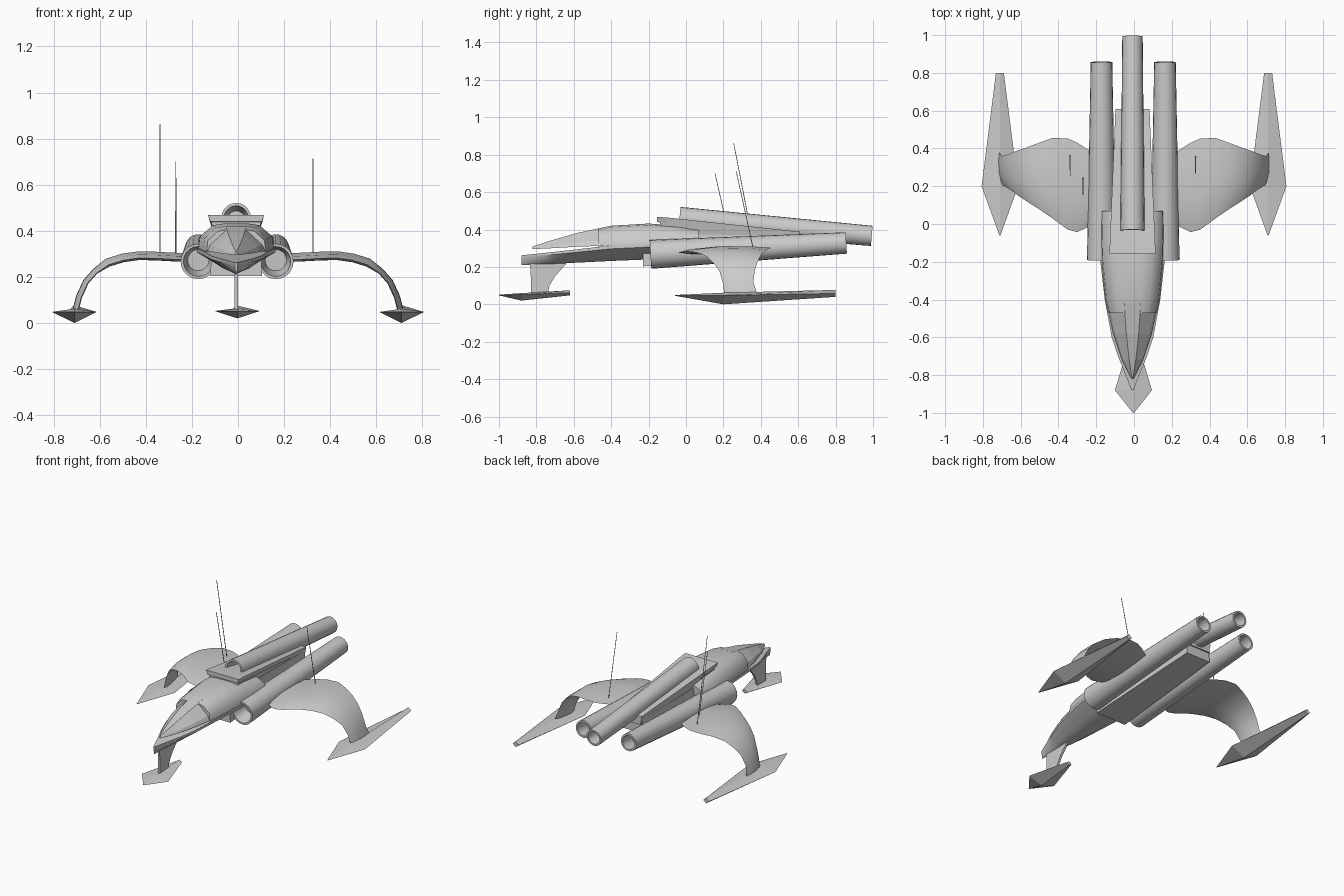
import bpy, bmesh, math
from mathutils import Vector

if "Cube" in bpy.data.objects:
    bpy.data.objects.remove(bpy.data.objects["Cube"], do_unlink=True)

grey = bpy.data.materials.new("light_grey")
grey.use_nodes = True
grey.diffuse_color = (0.6, 0.6, 0.6, 1)
grey.node_tree.nodes["Principled BSDF"].inputs["Base Color"].default_value = (0.6, 0.6, 0.6, 1)

MID = -0.008  # fuselage centre line


def loft(name, rings, angle=30):
    """Skin a row of equal-sized point rings and cap both ends."""
    bm = bmesh.new()
    rows = [[bm.verts.new(p) for p in ring] for ring in rings]
    n = len(rows[0])
    for a, b in zip(rows, rows[1:]):
        for i in range(n):
            j = (i + 1) % n
            bm.faces.new((a[i], a[j], b[j], b[i]))
    bm.faces.new(rows[0][::-1])
    bm.faces.new(rows[-1])
    bmesh.ops.recalc_face_normals(bm, faces=bm.faces)
    mesh = bpy.data.meshes.new(name)
    bm.to_mesh(mesh)
    bm.free()
    mesh.materials.append(grey)
    obj = bpy.data.objects.new(name, mesh)
    bpy.context.collection.objects.link(obj)
    if angle:
        bpy.ops.object.select_all(action="DESELECT")
        obj.select_set(True)
        bpy.context.view_layer.objects.active = obj
        bpy.ops.object.shade_smooth_by_angle(angle=math.radians(angle))
    return obj


def tube(name, start, end, r0, r1, wall=0.0, depth=0.1, sides=20):
    """Round tapered tube; a wall thickness hollows out both ends."""
    start, end = Vector(start), Vector(end)
    d = (end - start).normalized()
    side = Vector((1, 0, 0))
    up = side.cross(d)

    def ring(c, r):
        turn = [math.tau * i / sides for i in range(sides)]
        return [c + side * r * math.cos(t) + up * r * math.sin(t) for t in turn]

    rings = [ring(start, r0), ring(end, r1)]
    if wall:
        rings = [ring(start + d * depth, r0 * 0.6), ring(start, r0 - wall)] + rings
        rings += [ring(end, r1 - wall), ring(end - d * depth, r1 - wall)]
    return loft(name, rings, 35)


def beam(name, x, stations):
    """Box-section beam; stations are (y, half width bottom, half width top, z0, z1)."""
    return loft(name, [[(x - b, y, lo), (x + b, y, lo), (x + t, y, hi), (x - t, y, hi)]
                       for y, b, t, lo, hi in stations], 0)


def ski(name, x, stations):
    """Diamond-section ski; stations are (y, half width, bottom, edge, top)."""
    return loft(name, [[(x - w, y, e), (x, y, lo), (x + w, y, e), (x, y, hi)]
                       for y, w, lo, e, hi in stations], 0)


# Upper fuselage: rear shell, then faceted canopy beak (y, half width, rim, top)
def shell_ring(y, w, rim, top):
    shape = [(1, 0), (0.96, 0.5), (0.62, 0.93), (0.3, 1)]
    half = [(w * a, rim + (top - rim) * b) for a, b in shape]
    pts = half + [(-a, z) for a, z in reversed(half)]
    return [(MID + a, y, z) for a, z in pts]


def beak_ring(y, w, rim, top):
    pts = [(w, rim), (w * 0.9, rim + (top - rim) * 0.3), (w * 0.32, top),
           (-w * 0.32, top), (-w * 0.9, rim + (top - rim) * 0.3), (-w, rim)]
    return [(MID + a, y, z) for a, z in pts]


loft("upper_fuselage", [shell_ring(*s) for s in (
    (-0.47, 0.128, 0.31, 0.405), (-0.4, 0.143, 0.315, 0.42), (-0.2, 0.163, 0.32, 0.432),
    (-0.05, 0.168, 0.325, 0.42), (0.07, 0.165, 0.33, 0.40))], 50)
loft("canopy_beak", [beak_ring(*s) for s in (
    (-0.82, 0.006, 0.295, 0.31), (-0.72, 0.055, 0.3, 0.342),
    (-0.58, 0.102, 0.308, 0.382), (-0.42, 0.136, 0.314, 0.416))], 0)

# Lower hull (y, half width, bottom, rim)
def hull_ring(y, w, low, rim):
    half = [(w, rim), (w, rim - 0.22 * (rim - low)), (w * 0.5, low + 0.2 * (rim - low)), (w * 0.12, low)]
    return [(MID + a, y, z) for a, z in half + [(-a, z) for a, z in reversed(half)]]


loft("lower_hull", [hull_ring(*s) for s in (
    (-0.88, 0.006, 0.21, 0.262), (-0.8, 0.036, 0.213, 0.27), (-0.7, 0.077, 0.217, 0.281),
    (-0.6, 0.11, 0.222, 0.292), (-0.4, 0.147, 0.232, 0.315), (-0.2, 0.17, 0.24, 0.325),
    (0.07, 0.168, 0.255, 0.335))], 25)

# Belly box, upper housing and its overhanging front lip
beam("belly_box", MID, [(-0.23, 0.112, 0.105, 0.203, 0.38), (0.6, 0.09, 0.085, 0.27, 0.365)])
beam("housing", MID, [(-0.14, 0.095, 0.112, 0.39, 0.45), (0.61, 0.08, 0.085, 0.33, 0.375)])
beam("housing_plate", MID, [(-0.155, 0.112, 0.122, 0.44, 0.468), (-0.1, 0.112, 0.12, 0.432, 0.464),
                            (0.61, 0.085, 0.09, 0.36, 0.388)])

# Top cannon tube
tube("top_tube", (MID, -0.035, 0.457), (MID, 0.993, 0.366), 0.064, 0.054, 0.012)

# Front ski and its strut
ski("front_ski", MID + 0.005, [(-1, 0.003, 0.048, 0.05, 0.052), (-0.88, 0.098, 0.02, 0.052, 0.06),
                               (-0.62, 0.02, 0.048, 0.062, 0.075)])
loft("front_strut", [[(MID - 0.007, f, z), (MID + 0.007, f, z), (MID + 0.007, r, z), (MID - 0.007, r, z)]
                     for f, r, z in ((-0.83, -0.74, 0.05), (-0.83, -0.73, 0.1),
                                     (-0.83, -0.7, 0.15), (-0.835, -0.62, 0.24))], 0)

# Arched wing stations: (x, z, leading y, trailing y)
WING = [(0.18, 0.282, 0.02, 0.36), (0.23, 0.284, -0.01, 0.385), (0.3, 0.287, -0.043, 0.43),
        (0.35, 0.29, -0.03, 0.452), (0.43, 0.292, 0.028, 0.456), (0.5, 0.282, 0.075, 0.43),
        (0.565, 0.262, 0.115, 0.405), (0.62, 0.225, 0.15, 0.385), (0.66, 0.18, 0.18, 0.368),
        (0.69, 0.115, 0.197, 0.36), (0.705, 0.055, 0.205, 0.38)]
SECTION = [(0, 0), (0.12, 0.6), (0.4, 1), (0.75, 0.6), (1, 0), (0.75, -0.5), (0.4, -0.8), (0.12, -0.5)]


def wing_ring(i, s):
    x, z, y0, y1 = WING[i]
    before, after = WING[max(i - 1, 0)], WING[min(i + 1, len(WING) - 1)]
    dx, dz = after[0] - before[0], after[1] - before[1]
    size = math.hypot(dx, dz)
    thick = 0.021 if x < 0.6 else 0.013
    ring = []
    for t, h in SECTION:
        lift = h * thick + (t - 0.5) * 0.02
        ring.append((s * (x - dz / size * lift), y0 + (y1 - y0) * t, z + dx / size * lift))
    return ring


for label, s in (("left", 1), ("right", -1)):
    loft(label + "_wing", [wing_ring(i, s) for i in range(len(WING))], 40)
    ski(label + "_ski", s * 0.71, [(-0.06, 0.003, 0.046, 0.048, 0.05), (0.2, 0.097, 0.0, 0.048, 0.062),
                                   (0.8, 0.021, 0.04, 0.058, 0.077)])
    tube(label + "_engine", (s * 0.168 + MID / 2, -0.19, 0.267), (s * 0.168 + MID / 2, 0.857, 0.328),
         0.077, 0.057, 0.012)

# Whip antennas
for name, base, tip in (
        ("right_tall_antenna", (-0.338, 0.365, 0.295), (-0.338, 0.255, 0.862)),
        ("right_short_antenna", (-0.27, 0.25, 0.28), (-0.27, 0.155, 0.7)),
        ("left_antenna", (0.326, 0.36, 0.295), (0.326, 0.268, 0.713))):
    tube(name, base, tip, 0.0025, 0.002, sides=6)
